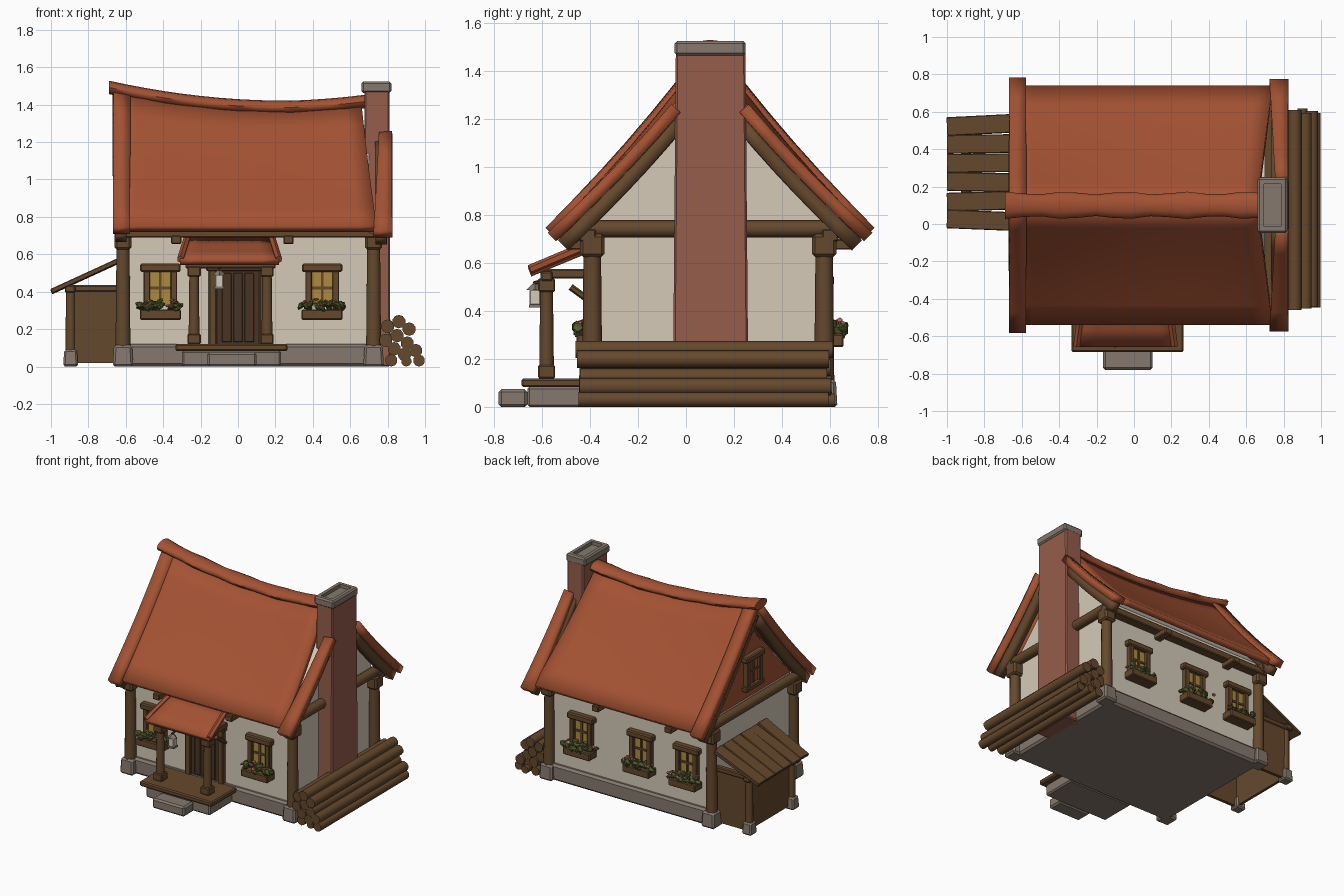
import bpy, bmesh, math, random
from mathutils import Matrix, Vector

random.seed(4)
if "Cube" in bpy.data.objects:
    bpy.data.objects.remove(bpy.data.objects["Cube"])


def material(name, r, g, b):
    m = bpy.data.materials.new(name)
    m.use_nodes = True
    m.diffuse_color = (r, g, b, 1)
    m.node_tree.nodes["Principled BSDF"].inputs["Base Color"].default_value = (r, g, b, 1)
    return m


ROOF = material("roof clay", .37, .085, .033)
PLASTER = material("cream plaster", .66, .59, .48)
WOOD = material("timber", .13, .066, .026)
DARK = material("dark timber", .065, .034, .017)
STONE = material("stone", .235, .19, .155)
BRICK = material("chimney clay", .30, .11, .07)
GLASS = material("amber glass", .42, .26, .05)
LEAF = material("leaf green", .09, .105, .028)
PETAL = material("pink petals", .48, .15, .11)
WORLD = Matrix()


def finish(name, bm, mat, smooth=False):
    bmesh.ops.recalc_face_normals(bm, faces=bm.faces)
    me = bpy.data.meshes.new(name)
    bm.to_mesh(me)
    bm.free()
    me.materials.append(mat)
    if smooth:
        me.shade_smooth()
        me.set_sharp_from_angle(angle=math.radians(50))
    ob = bpy.data.objects.new(name, me)
    bpy.context.collection.objects.link(ob)
    return ob


def box(name, x, y, z, mat, bevel=.006, frame=WORLD, taper=1):
    """Box from (low, high) ranges; taper scales its top."""
    bm = bmesh.new()
    bmesh.ops.create_cube(bm, size=1)
    for v in bm.verts:
        if v.co.z > 0:
            v.co.x *= taper
            v.co.y *= taper
        v.co = Vector([(a + b) / 2 + c * (b - a) for (a, b), c in zip((x, y, z), v.co)])
    if bevel:
        bmesh.ops.bevel(bm, geom=bm.edges[:], offset=bevel, segments=1, affect='EDGES')
    bm.transform(frame)
    return finish(name, bm, mat)


def log(name, p, q, r1, r2, mat=WOOD, sides=10):
    p, q = Vector(p), Vector(q)
    bm = bmesh.new()
    bmesh.ops.create_cone(bm, cap_ends=True, segments=sides, radius1=r1, radius2=r2, depth=(q - p).length)
    bm.transform(Matrix.Translation((p + q) / 2) @ (q - p).to_track_quat('Z', 'Y').to_matrix().to_4x4())
    return finish(name, bm, mat, True)


def prism(name, profile, x0, x1, mat):
    """Extrude a (y, z) outline along x."""
    bm = bmesh.new()
    f = bm.faces.new([bm.verts.new((x0, y, z)) for y, z in profile])
    ext = bmesh.ops.extrude_face_region(bm, geom=[f])["geom"]
    bmesh.ops.translate(bm, vec=(x1 - x0, 0, 0), verts=[v for v in ext if isinstance(v, bmesh.types.BMVert)])
    return finish(name, bm, mat)


def sheet(name, nu, nv, point, thick, mat):
    """Curved slab: point(u, v) sampled on a grid, then thickened."""
    bm = bmesh.new()
    g = [[bm.verts.new(point(i / nu, j / nv)) for j in range(nv + 1)] for i in range(nu + 1)]
    for i in range(nu):
        for j in range(nv):
            bm.faces.new((g[i][j], g[i + 1][j], g[i + 1][j + 1], g[i][j + 1]))
    ob = finish(name, bm, mat, True)
    m = ob.modifiers.new("thickness", 'SOLIDIFY')
    m.thickness, m.offset = thick, 0
    return ob


# Walls and foundation
MID = .1
prism("walls", [(-.37, .05), (-.37, .8), (MID, 1.29), (.57, .8), (.57, .05)], -.6, .7, PLASTER)
box("foundation", (-.62, .73), (-.4, .6), (0, .12), STONE, .015)
prism("left_gable_panel", [(-.36, .79), (MID, 1.28), (.56, .79)], -.609, -.599, ROOF)

# Corner posts with stone feet
for px in (-.615, .725):
    for py in (-.39, .575):
        box("post_foot", (px - .055, px + .055), (py - .055, py + .055), (0, .115), STONE, .012, taper=.88)
        log("corner_post", (px, py, .1), (px, py, .69), .042, .036)
        box("post_capital", (px - .045, px + .045), (py - .05, py + .05), (.625, .72), WOOD, .012)

# Horizontal beams and joist ends
for x in (-.615, .725):
    log("gable_beam", (x, -.47, .742), (x, .66, .742), .036, .036, sides=8)
for y in (-.41, .6):
    box("eave_beam", (-.65, .77), (y - .035, y + .035), (.69, .74), WOOD)
    for x in (-.33, .27):
        s = math.copysign(1, y)
        box("joist_end", (x - .028, x + .028), sorted((y - s * .06, y + s * .09)), (.655, .7), WOOD)


# Roof: sagging ridge, slightly hollow slopes
def ridge(x):
    return 1.375 + .105 * ((x - .27) / .95) ** 2 + .03 * max(0, x - .27)


def slope(x, t, s, reach):
    y = MID + s * t * reach
    return Vector((x, y, ridge(x) + (.735 - ridge(x)) * t - .025 * math.sin(math.pi * t)))


for s, reach in ((-1, .625), (1, .625)):
    sheet("roof_slope", 14, 6, lambda u, v: slope(-.64 + u * (1.3 + .08 * v), v, s, reach), .045, ROOF)
    sheet("left_verge", 2, 6, lambda u, v: slope(-.668 + u * .09, v * 1.03, s, .645) + Vector((0, 0, .012)), .055, ROOF)
    sheet("right_verge", 2, 5, lambda u, v: slope(.725 + .03 * (1 - v) + u * (.07 + .03 * v),
          .22 + v * .8, s, .645) - Vector((0, 0, .015)), .05, ROOF)
    sheet("left_bargeboard", 1, 6, lambda u, v: slope(-.655 + u * .06, v * .97, s, .63) - Vector((0, 0, .068)), .06, WOOD)
    sheet("right_bargeboard", 1, 6, lambda u, v: slope(.735 + u * .06, .2 + v * .77, s, .63) - Vector((0, 0, .08)), .06, WOOD)

# Ridge roll: an oval swept along the ridge
bm = bmesh.new()
rings = []
for i in range(15):
    x = -.69 + i * 1.365 / 14
    k = 1 + .12 * math.cos(i * 1.9)
    rings.append([bm.verts.new((x, MID + .065 * k * math.cos(a), ridge(x) + .01 + .036 * math.sin(a)))
                  for a in [j * math.tau / 12 for j in range(12)]])
for a, b in zip(rings, rings[1:]):
    for j in range(12):
        bm.faces.new((a[j], a[(j + 1) % 12], b[(j + 1) % 12], b[j]))
bm.faces.new(rings[0])
bm.faces.new(rings[-1])
finish("ridge_roll", bm, ROOF, True)

# Chimney with hollow cap
box("chimney", (.67, .815), (-.055, .26), (0, 1.48), BRICK, .008, taper=.92)
bm = bmesh.new()
bmesh.ops.create_cube(bm, size=1)
bmesh.ops.transform(bm, matrix=Matrix.Translation((.74, MID, 1.493)) @ Matrix.Diagonal((.16, .295, .06, 1)), verts=bm.verts)
bmesh.ops.bevel(bm, geom=bm.edges[:], offset=.01, segments=1, affect='EDGES')
top = max(bm.faces, key=lambda f: f.calc_center_median().z)
bmesh.ops.inset_region(bm, faces=[top], thickness=.035)
hole = bmesh.ops.extrude_discrete_faces(bm, faces=[top])["faces"][0]
bmesh.ops.translate(bm, vec=(0, 0, -.025), verts=hole.verts)
finish("chimney_cap", bm, STONE)


# Windows: built facing -y, then turned onto each wall
def window(x, y, z, turn=0, planter=True):
    fr = Matrix.Translation((x, y, z)) @ Matrix.Rotation(turn, 4, 'Z')
    pane = GLASS if planter else ROOF
    box("window_pane", (-.07, .07), (-.012, .01), (-.1, .09), pane, 0, fr)
    for s in (-1, 1):
        box("window_jamb", sorted((s * .055, s * .09)), (-.035, .01), (-.12, .09), WOOD, .004, fr)
    box("window_lintel", (-.108, .108), (-.045, .01), (.08, .125), WOOD, .008, fr)
    box("window_bar", (-.007, .007), (-.02, .01), (-.1, .09), WOOD, 0, fr)
    box("window_crossbar", (-.06, .06), (-.02, .01), (-.012, .002), WOOD, 0, fr)
    if not planter:
        box("window_sill", (-.108, .108), (-.04, .01), (-.135, -.1), WOOD, .006, fr)
        return
    box("flower_box", (-.11, .11), (-.085, .01), (-.175, -.12), WOOD, .006, fr)
    for mat, name, n, size in ((LEAF, "leaves", 26, .024), (PETAL, "flowers", 8, .014)):
        bm = bmesh.new()
        for _ in range(n):
            u = random.uniform(-.115, .115)
            spot = Vector((u, random.uniform(-.085, -.01), -.108 + random.uniform(-.015, .03) * (1 - abs(u) * 5)))
            if mat is PETAL:
                spot += Vector((0, -.012, .018))
            tilt = Matrix.Rotation(random.uniform(-1, 1), 4, 'Y') @ Matrix.Diagonal((1.2, 1, .6, 1))
            bmesh.ops.create_icosphere(bm, subdivisions=1, radius=size, matrix=Matrix.Translation(spot) @ tilt)
        bm.transform(fr)
        finish(name, bm, mat)


for x in (-.415, .45):
    window(x, -.37, .425)
for x in (.45, -.04, -.42):
    window(x, .57, .425, math.pi)
window(-.609, MID, .99, -math.pi / 2, False)

# Door
box("door", (-.12, .12), (-.385, -.36), (.12, .52), DARK, 0)
for x in (-.135, .135):
    box("door_jamb", (x - .022, x + .022), (-.405, -.36), (.11, .53), WOOD)
box("door_lintel", (-.17, .17), (-.41, -.36), (.51, .56), WOOD)
for x in (-.06, 0, .06):
    box("door_batten", (x - .025, x + .025), (-.392, -.38), (.13, .5), DARK, .003)

# Porch
box("porch_base", (-.3, .23), (-.66, -.39), (0, .085), STONE, .01)
box("porch_deck", (-.335, .265), (-.685, -.39), (.083, .12), WOOD, .008)
box("porch_step", (-.165, .1), (-.78, -.66), (0, .075), STONE, .012)
for x in (-.235, .155):
    log("porch_post", (x, -.58, .12), (x, -.58, .54), .031, .026)
    for z in (.12, .48):
        box("porch_post_block", (x - .036, x + .036), (-.616, -.544), (z, z + .055), WOOD)
    box("porch_side_beam", (x - .02, x + .02), (-.6, -.37), (.535, .575), WOOD)
    log("porch_brace", (x, -.37, .42), (x, -.48, .5), .014, .014, sides=6)
box("porch_front_beam", (-.28, .2), (-.605, -.555), (.525, .565), WOOD)
sheet("porch_roof", 6, 3, lambda u, v: Vector((-.045 + (u - .5) * (.45 + .08 * v), -.37 - .28 * v,
      .675 - .115 * v)), .035, ROOF)
for s in (-1, 1):
    log("porch_roof_edge", (-.045 + s * .225, -.37, .69), (-.045 + s * .262, -.65, .572), .02, .02, ROOF, 6)

# Lantern
log("lantern_hook", (-.1, -.58, .53), (-.1, -.635, .515), .008, .008, DARK, 6)
box("lantern_glass", (-.122, -.078), (-.65, -.606), (.425, .49), PLASTER, .004)
box("lantern_base", (-.126, -.074), (-.654, -.602), (.415, .428), STONE, 0)
log("lantern_cap", (-.1, -.628, .488), (-.1, -.628, .515), .036, .008, STONE, 4)

# Lean-to shed
for y in (.03, .53):
    box("shed_foot", (-.935, -.855), (y - .04, y + .04), (0, .09), STONE, .01, taper=.85)
    log("shed_post", (-.895, y, .08), (-.895, y, .43), .027, .025, sides=8)
    prism("shed_wall", [(y - .012, .02), (y + .012, .02), (y + .012, .42), (y - .012, .42)], -.885, -.62, WOOD)
    box("shed_rail", (-.9, -.62), (y - .02, y + .02), (.4, .435), WOOD)
box("shed_side", (-.89, -.87), (.03, .53), (.02, .42), WOOD, 0)
box("shed_beam", (-.925, -.87), (-.01, .57), (.395, .435), WOOD)
for i in range(6):
    y, drop = -.03 + i * .102, random.uniform(-.006, .006)
    fr = Matrix.Translation((-.815, y + .05, .487 + drop)) @ Matrix.Rotation(-.43, 4, 'Y') @ Matrix.Rotation(
        random.uniform(-.05, .05), 4, 'Z')
    box("shed_roof_plank", (-.2, .2), (-.05, .05), (-.013, .013), WOOD, .004, fr)

# Firewood stack
for x, z in ((.86, .24), (.80, .215), (.915, .2), (.85, .165), (.79, .14), (.905, .125), (.835, .095),
             (.95, .085), (.89, .065), (.82, .033), (.90, .028), (.968, .032)):
    a, b = random.uniform(-.02, .02), random.uniform(-.02, .02)
    r = min(.036, z)
    log("firewood", (x, -.445 + a, z), (x, .6 + b, z), r, r)
